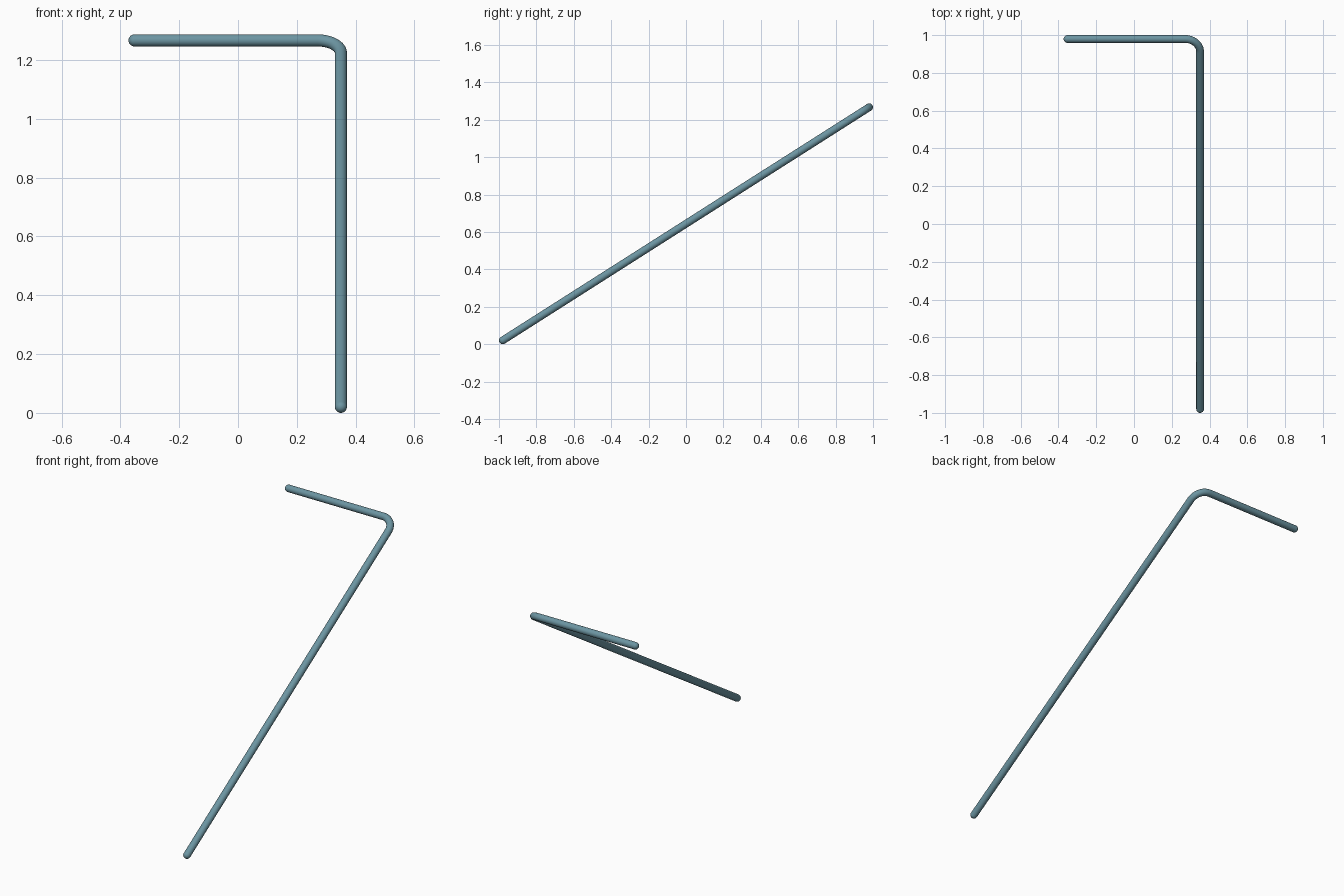
import bpy, bmesh
from math import sin, cos, pi
from mathutils import Vector

if "Cube" in bpy.data.objects:
    bpy.data.objects.remove(bpy.data.objects["Cube"])

R = 0.0205        # rod radius
BEND = 0.08       # bend radius of the centre line
SIDES, CAP = 32, 8

# Key points of the bent rod, all in one tilted plane
foot = Vector((0.35, -0.9795, R))
corner = Vector((0.35, 0.9795, 1.267))
tip = Vector((-0.352, 0.9795, 1.267))
up = (corner - foot).normalized()
left = (tip - corner).normalized()
normal = up.cross(left)

# Rings as (centre, direction, radius): round end, bend, round end
rings = []
for i in range(1, CAP + 1):
    a = pi / 2 * i / CAP
    rings.append((foot - up * R * cos(a), up, R * sin(a)))
pivot = corner + (left - up) * BEND
for i in range(17):
    a = pi / 2 * i / 16
    rings.append((pivot - left * BEND * cos(a) + up * BEND * sin(a),
                  up * cos(a) + left * sin(a), R))
for i in range(CAP):
    a = pi / 2 * i / CAP
    rings.append((tip + left * R * sin(a), left, R * cos(a)))

# Skin the rings
bm = bmesh.new()
loops = []
for centre, direction, radius in rings:
    side = normal.cross(direction)
    loops.append([bm.verts.new(centre + radius * (normal * cos(t) + side * sin(t)))
                  for t in (2 * pi * k / SIDES for k in range(SIDES))])
for a, b in zip(loops, loops[1:]):
    for k in range(SIDES):
        n = (k + 1) % SIDES
        bm.faces.new((a[k], a[n], b[n], b[k]))
for loop, pole in ((loops[0], foot - up * R), (loops[-1], tip + left * R)):
    v = bm.verts.new(pole)
    for k in range(SIDES):
        bm.faces.new((loop[k], loop[(k + 1) % SIDES], v))
bmesh.ops.recalc_face_normals(bm, faces=bm.faces[:])
for f in bm.faces:
    f.smooth = True

mesh = bpy.data.meshes.new("bent_rod")
bm.to_mesh(mesh)
bm.free()
rod = bpy.data.objects.new("bent_rod", mesh)
bpy.context.collection.objects.link(rod)

# Blue-grey finish
mat = bpy.data.materials.new("blue_grey")
mat.diffuse_color = (0.15, 0.30, 0.36, 1)
mat.use_nodes = True
mat.node_tree.nodes["Principled BSDF"].inputs["Base Color"].default_value = mat.diffuse_color
mesh.materials.append(mat)
